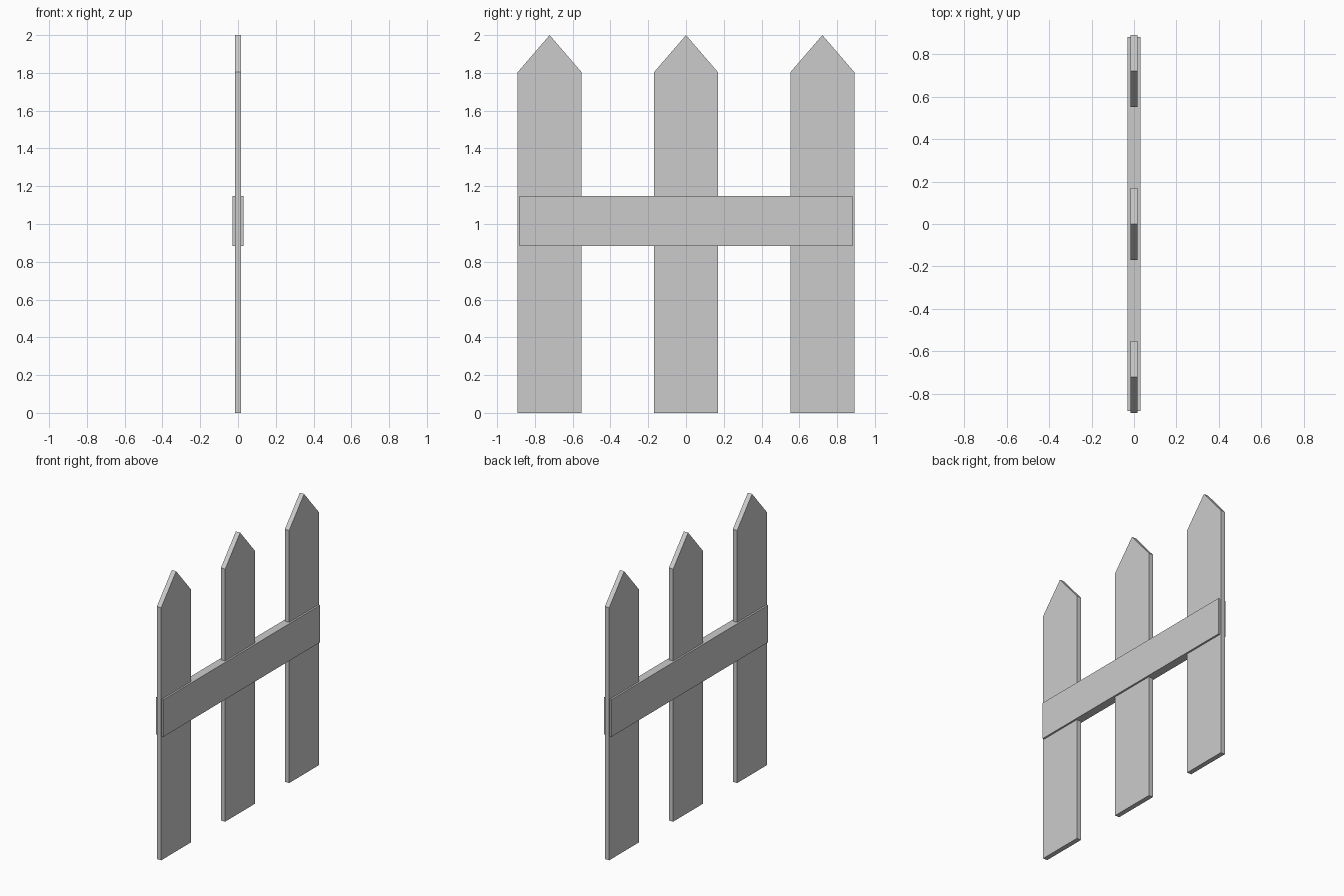
import bpy
import bmesh

if "Cube" in bpy.data.objects:
    bpy.data.objects.remove(bpy.data.objects["Cube"])


def board(name, profile, half_thickness):
    """Extrude a (y, z) outline symmetrically along x."""
    bm = bmesh.new()
    face = bm.faces.new([bm.verts.new((-half_thickness, y, z)) for y, z in profile])
    ext = bmesh.ops.extrude_face_region(bm, geom=[face])
    verts = [g for g in ext["geom"] if isinstance(g, bmesh.types.BMVert)]
    bmesh.ops.translate(bm, verts=verts, vec=(2 * half_thickness, 0, 0))
    bmesh.ops.recalc_face_normals(bm, faces=bm.faces)
    mesh = bpy.data.meshes.new(name)
    bm.to_mesh(mesh)
    bm.free()
    obj = bpy.data.objects.new(name, mesh)
    bpy.context.collection.objects.link(obj)
    return obj


# Three pointed pickets
W, SHOULDER, TIP = 0.169, 1.804, 2.0
outline = [(-W, 0), (W, 0), (W, SHOULDER), (0, TIP), (-W, SHOULDER)]
for side, y in (("left", -0.722), ("middle", 0), ("right", 0.722)):
    board(f"picket_{side}", outline, 0.017).location.y = y

# Cross rail, thicker than the pickets and slightly shorter than the fence
R, LOW, HIGH = 0.882, 0.883, 1.148
board("cross_rail", [(-R, LOW), (R, LOW), (R, HIGH), (-R, HIGH)], 0.03)
